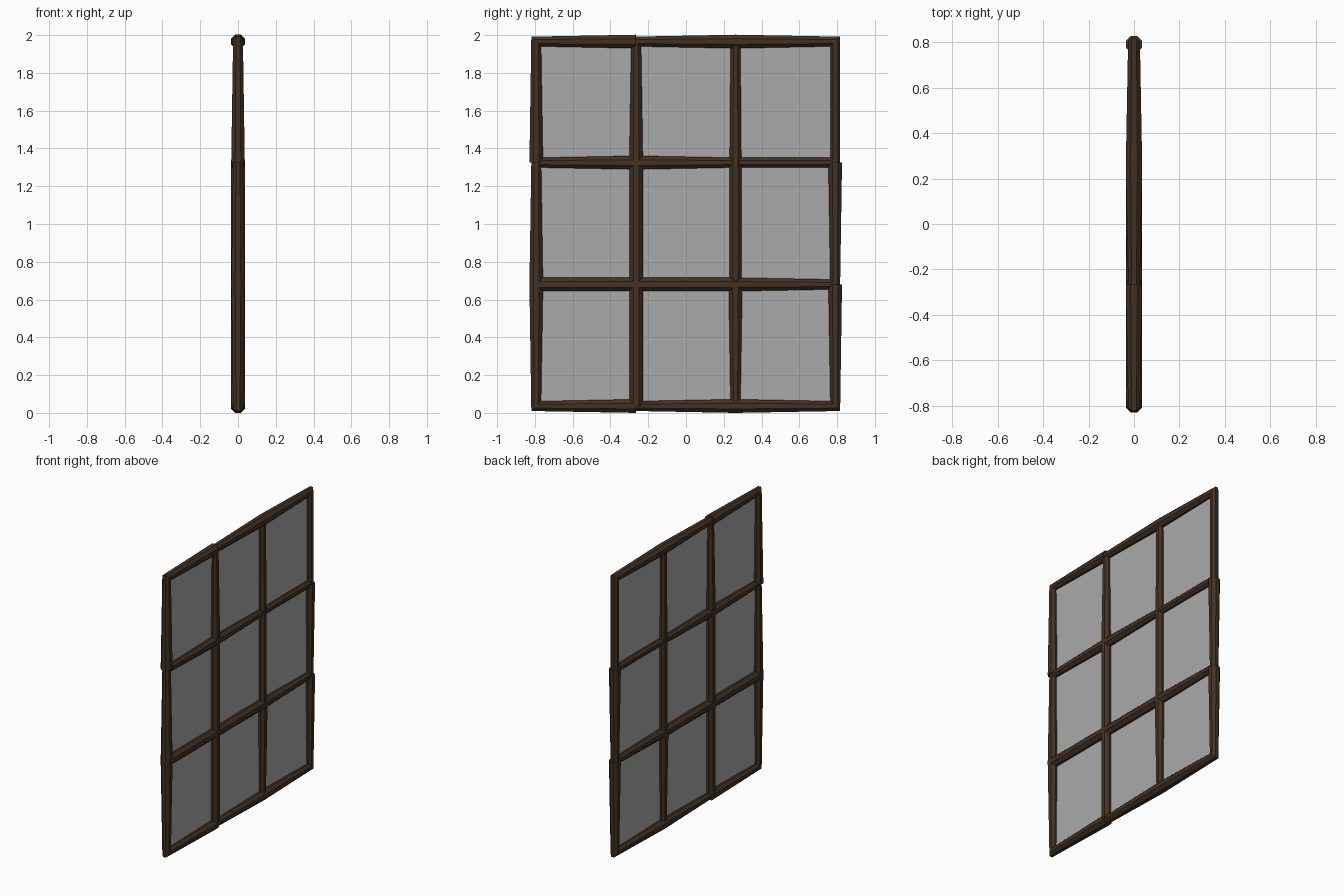
import bpy, bmesh, math
from mathutils import Vector

if "Cube" in bpy.data.objects:
    bpy.data.objects.remove(bpy.data.objects["Cube"])

THIN, THICK = 0.026, 0.036           # half widths of the carved bars
YS = [-0.793, -0.264, 0.262, 0.790]  # upright centre lines
ZS = [0.036, 0.680, 1.325, 1.966]    # rail centre lines


def material(name, color):
    m = bpy.data.materials.new(name)
    m.diffuse_color = color
    m.use_nodes = True
    m.node_tree.nodes["Principled BSDF"].inputs["Base Color"].default_value = m.diffuse_color
    return m


wood = material("dark_wood", (0.055, 0.031, 0.016, 1))
glass = material("grey_glass", (0.4, 0.4, 0.4, 0.6))


def add_object(name, bm, mat):
    bmesh.ops.recalc_face_normals(bm, faces=bm.faces)
    me = bpy.data.meshes.new(name)
    bm.to_mesh(me)
    bm.free()
    me.materials.append(mat)
    ob = bpy.data.objects.new(name, me)
    bpy.context.collection.objects.link(ob)
    return ob


def bar(name, p, q, rp, rq, miter_p=0, miter_q=0):
    """Tapered octagonal bar; a miter of +1/-1 slants that end at a corner."""
    p, q = Vector((0, *p)), Vector((0, *q))
    axis = (q - p).normalized()
    side = Vector((0, abs(axis.z), abs(axis.y)))   # in-plane transverse
    bm = bmesh.new()
    rings = []
    for c, r, m, s in ((p, rp, miter_p, -1), (q, rq, miter_q, 1)):
        ring = []
        for i in range(8):
            a = math.pi / 8 + i * math.pi / 4
            k = r / math.cos(math.pi / 8)
            u = k * math.sin(a)
            ring.append(bm.verts.new(c + Vector((k * math.cos(a), 0, 0))
                                     + side * u + axis * (s * m * u)))
        rings.append(ring)
    a, b = rings
    for i in range(8):
        j = (i + 1) % 8
        bm.faces.new((a[i], a[j], b[j], b[i]))
    bm.faces.new(a)
    bm.faces.new(b)
    add_object(name, bm, wood)


S = {"n": THIN, "m": (THIN + THICK) / 2, "k": THICK}

# Rails, bottom to top: start and end width of each segment
rails = [("nk", "nk", "kn"), ("kk", "kk", "kn"), ("nk", "kn", "nn"), ("nk", "nk", "kn")]
for r, row in enumerate(rails):
    m = {0: -1, 3: 1}.get(r, 0)
    for c, w in enumerate(row):
        bar(f"rail_{r}_{c}", (YS[c], ZS[r]), (YS[c + 1], ZS[r]), S[w[0]], S[w[1]],
            m if c == 0 else 0, m if c == 2 else 0)

# Uprights, left to right: bottom and top width of each segment
uprights = [("nk", "kn", "kn"), ("kk", "kk", "kn"), ("nk", "mm", "mn"), ("nk", "nk", "nn")]
for c, col in enumerate(uprights):
    m = {0: -1, 3: 1}.get(c, 0)
    for r, w in enumerate(col):
        bar(f"upright_{c}_{r}", (YS[c], ZS[r]), (YS[c], ZS[r + 1]), S[w[0]], S[w[1]],
            m if r == 0 else 0, m if r == 2 else 0)

# Glass panes
for r in range(3):
    for c in range(3):
        bm = bmesh.new()
        bm.faces.new([bm.verts.new((0, y, z)) for y, z in (
            (YS[c], ZS[r]), (YS[c + 1], ZS[r]), (YS[c + 1], ZS[r + 1]), (YS[c], ZS[r + 1]))])
        add_object(f"pane_{r}_{c}", bm, glass)
